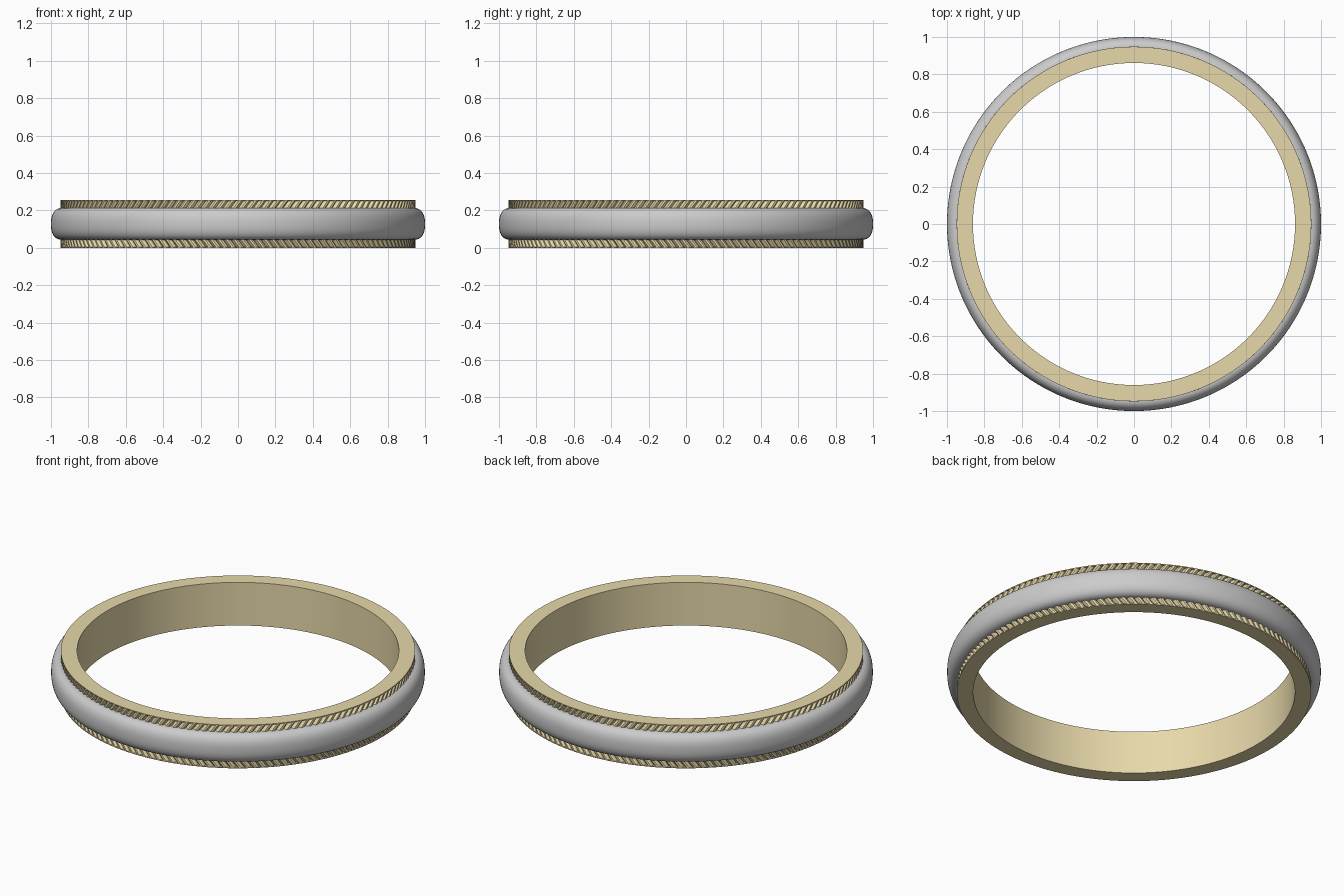
import bpy, math

if "Cube" in bpy.data.objects:
    bpy.data.objects.remove(bpy.data.objects["Cube"])

GOLD = bpy.data.materials.new("gold")
GOLD.diffuse_color = (0.80, 0.69, 0.40, 1)
GOLD.use_nodes = True
GOLD.node_tree.nodes["Principled BSDF"].inputs["Base Color"].default_value = GOLD.diffuse_color
SILVER = bpy.data.materials.new("silver")
SILVER.diffuse_color = (0.85, 0.86, 0.88, 1)
SILVER.use_nodes = True
SILVER.node_tree.nodes["Principled BSDF"].inputs["Base Color"].default_value = SILVER.diffuse_color
MID = 0.1275      # half height of the whole ring
HEIGHT = 2 * MID


def make(name, verts, faces, mat, angle):
    me = bpy.data.meshes.new(name)
    me.from_pydata(verts, [], faces)
    me.materials.append(mat)
    ob = bpy.data.objects.new(name, me)
    bpy.context.collection.objects.link(ob)
    bpy.ops.object.select_all(action='DESELECT')
    ob.select_set(True)
    bpy.context.view_layer.objects.active = ob
    bpy.ops.object.mode_set(mode='EDIT')
    bpy.ops.mesh.select_all(action='SELECT')
    bpy.ops.mesh.normals_make_consistent(inside=False)
    bpy.ops.object.mode_set(mode='OBJECT')
    bpy.ops.object.shade_smooth_by_angle(angle=math.radians(angle))
    return ob


def grid_faces(n, m):
    return [(i * m + j, ((i + 1) % n) * m + j,
             ((i + 1) % n) * m + (j + 1) % m, i * m + (j + 1) % m)
            for i in range(n) for j in range(m)]


def lathe(name, profile, mat, n=192):
    verts = [(r * math.cos(2 * math.pi * i / n), r * math.sin(2 * math.pi * i / n), z)
             for i in range(n) for r, z in profile]
    return make(name, verts, grid_faces(n, len(profile)), mat, 35)


# Gold inner band with a thin lip at both rims
lathe("inner_band", [(0.861, 0), (0.948, 0), (0.948, 0.005), (0.928, 0.005),
                     (0.928, HEIGHT - 0.005), (0.948, HEIGHT - 0.005),
                     (0.948, HEIGHT), (0.861, HEIGHT)], GOLD)

# Domed silver outer band
dome = [(0.928, MID - 0.085)]
for k in range(25):
    a = -math.pi / 2 + math.pi * k / 24
    c, s = max(math.cos(a), 0), math.sin(a)
    dome.append((0.94 + 0.06 * c ** (2 / 2.4),
                 MID + 0.085 * math.copysign(abs(s) ** (2 / 2.4), s)))
dome.append((0.928, MID + 0.085))
lathe("outer_band", dome, SILVER)

# Slanted rope-like teeth, mirrored top and bottom
TEETH = 144
TOOTH = [(0.0, 0.929), (0.18, 0.941), (0.38, 0.948), (0.68, 0.948), (0.90, 0.941)]
STEP = 2 * math.pi / TEETH


def rope_edge(name, z_inner, z_outer):
    verts = []
    levels = 4
    for t in range(TEETH):
        for phase, r in TOOTH:
            for k in range(levels):
                f = k / (levels - 1)
                a = (t + phase + 0.75 * f) * STEP
                verts.append((r * math.cos(a), r * math.sin(a),
                              z_inner + (z_outer - z_inner) * f))
            for f in (1, 0):
                a = (t + phase + 0.75 * f) * STEP
                verts.append((0.92 * math.cos(a), 0.92 * math.sin(a),
                              z_inner + (z_outer - z_inner) * f))
    make(name, verts, grid_faces(TEETH * len(TOOTH), levels + 2), GOLD, 30)


rope_edge("top_rope_edge", HEIGHT - 0.045, HEIGHT - 0.004)
rope_edge("bottom_rope_edge", 0.045, 0.004)
